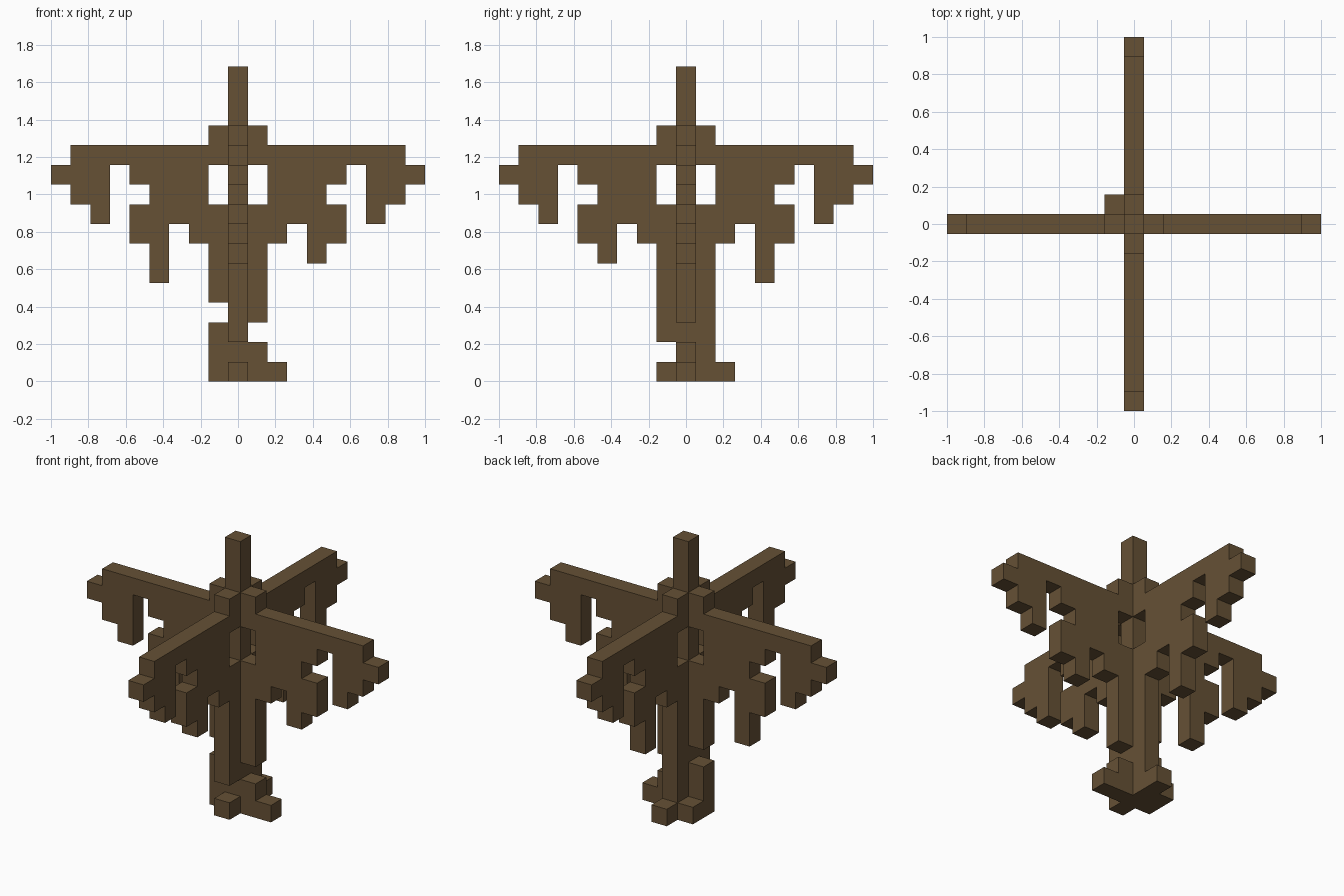
import bpy
import bmesh
import math
from mathutils import Vector

cube = bpy.data.objects.get("Cube")
if cube:
    bpy.data.objects.remove(cube, do_unlink=True)

UNIT = 2 / 19  # size of one block

bark = bpy.data.materials.new("brown bark")
bark.use_nodes = True
BROWN = (0.133, 0.082, 0.036, 1)
bark.diffuse_color = BROWN
bark.node_tree.nodes["Principled BSDF"].inputs["Base Color"].default_value = BROWN

# Branch profile shared by all four sides: row -> block runs outward from the trunk
BRANCH = {
    12: [(1, 1)],
    11: [(1, 8)],
    10: [(2, 5), (7, 9)],
    9: [(2, 4), (7, 8)],
    8: [(1, 5), (7, 7)],
    7: [(1, 2), (4, 5)],
    6: [(1, 1), (4, 4)],
    5: [(1, 1)],
    4: [(1, 1)],
}

# Each side: direction, rows filled beside the lower trunk, long twig, long root
SIDES = {
    "left": ((1, 0), (0, 1, 3), False, True),
    "right": ((-1, 0), (0, 1, 2), True, False),
    "back": ((0, 1), (0, 1, 2, 3), True, True),
    "front": ((0, -1), (0, 2, 3), False, False),
}

# Blocks of every part
parts = {"trunk": {(0, 0, k) for k in range(16)}}
for side, ((dx, dy), low_rows, long_twig, long_root) in SIDES.items():
    branch = {(i, k) for k, runs in BRANCH.items()
              for a, b in runs for i in range(a, b + 1)}
    if long_twig:
        branch.add((4, 5))
    root = {(1, k) for k in low_rows}
    if long_root:
        root.add((2, 0))
    for name, blocks in (("branch", branch), ("root", root)):
        parts[f"{side}_{name}"] = {(i * dx, i * dy, k) for i, k in blocks}
parts["corner_root"] = {(-1, 1, 0)}

occupied = set().union(*parts.values())
AXES = [Vector(v) for v in ((1, 0, 0), (0, 1, 0), (0, 0, 1))]


def build_part(name, blocks):
    """Make one part from the exposed block faces, merging flat areas."""
    bm = bmesh.new()
    for block in sorted(blocks):
        centre = Vector(block) + Vector((0, 0, 0.5))
        for n in range(3):
            for sign in (1, -1):
                normal = AXES[n] * sign
                if tuple(int(c) for c in Vector(block) + normal) in occupied:
                    continue
                u, v = AXES[(n + 1) % 3], AXES[(n + 2) % 3] * sign
                mid = centre + normal / 2
                corners = [mid + (u * s + v * t) / 2
                           for s, t in ((-1, -1), (1, -1), (1, 1), (-1, 1))]
                bm.faces.new([bm.verts.new(c * UNIT) for c in corners])
    bmesh.ops.remove_doubles(bm, verts=bm.verts[:], dist=UNIT / 100)
    bmesh.ops.dissolve_limit(bm, angle_limit=math.radians(1),
                             verts=bm.verts[:], edges=bm.edges[:])
    mesh = bpy.data.meshes.new(name)
    bm.to_mesh(mesh)
    bm.free()
    mesh.materials.append(bark)
    bpy.context.collection.objects.link(bpy.data.objects.new(name, mesh))


for part_name, part_blocks in parts.items():
    build_part(part_name, part_blocks)
